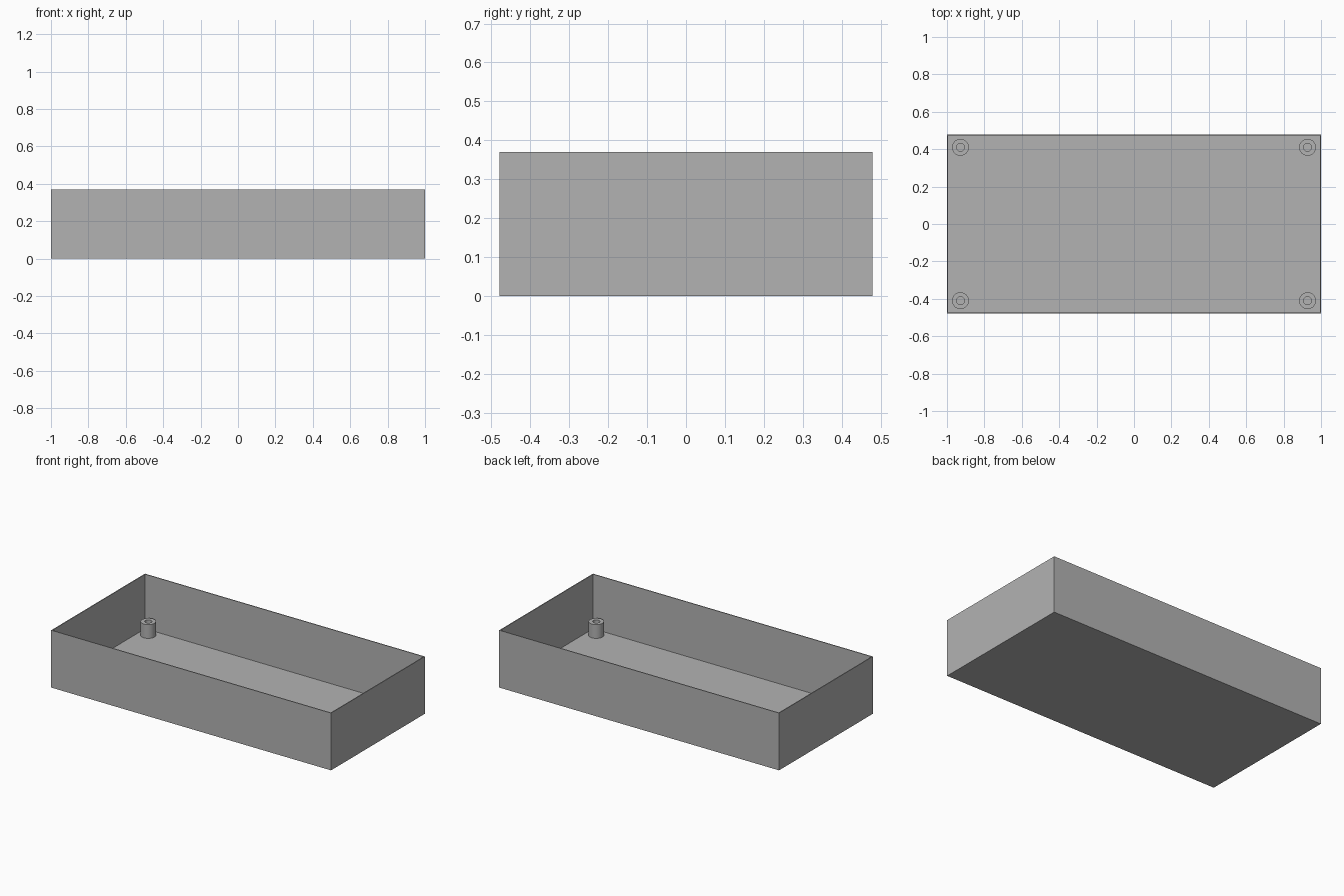
import bpy, bmesh, math

if "Cube" in bpy.data.objects:
    bpy.data.objects.remove(bpy.data.objects["Cube"])

L, W, H = 2.0, 0.957, 0.37      # outer tray size
WALL, FLOOR = 0.008, 0.018      # wall and floor thickness
BOSS_R, HOLE_R, BOSS_TOP = 0.045, 0.021, 0.107
BOSS_X, BOSS_Y = 0.928, 0.41

grey = bpy.data.materials.new("plain grey")
grey.diffuse_color = (0.45, 0.45, 0.45, 1)
grey.use_nodes = True
grey.node_tree.nodes["Principled BSDF"].inputs["Base Color"].default_value = grey.diffuse_color


def finish(bm, name):
    bmesh.ops.recalc_face_normals(bm, faces=bm.faces)
    mesh = bpy.data.meshes.new(name)
    bm.to_mesh(mesh)
    bm.free()
    mesh.materials.append(grey)
    obj = bpy.data.objects.new(name, mesh)
    bpy.context.collection.objects.link(obj)
    return obj


# Open tray: a box whose top is inset, then pushed down to the floor
bm = bmesh.new()
bmesh.ops.create_cube(bm, size=1)
for v in bm.verts:
    v.co = (v.co.x * L, v.co.y * W, (v.co.z + 0.5) * H)
top = max(bm.faces, key=lambda f: f.calc_center_median().z)
bmesh.ops.inset_region(bm, faces=[top], thickness=WALL)
cavity = bmesh.ops.extrude_discrete_faces(bm, faces=[top])["faces"][0]
for v in cavity.verts:
    v.co.z = FLOOR
finish(bm, "tray")


# Hollow screw boss: a profile spun around its axis
def screw_boss(x, y, name):
    bm = bmesh.new()
    profile = [(BOSS_R, FLOOR), (BOSS_R, BOSS_TOP), (HOLE_R, BOSS_TOP), (HOLE_R, FLOOR)]
    verts = [bm.verts.new((r, 0, z)) for r, z in profile]
    edges = [bm.edges.new(pair) for pair in zip(verts, verts[1:])]
    bmesh.ops.spin(bm, geom=verts + edges, cent=(0, 0, 0), axis=(0, 0, 1),
                   angle=math.tau, steps=32, use_merge=True)
    bmesh.ops.remove_doubles(bm, verts=bm.verts, dist=1e-5)
    obj = finish(bm, name)
    obj.location = (x, y, 0)
    bpy.context.view_layer.objects.active = obj
    obj.select_set(True)
    bpy.ops.object.shade_smooth_by_angle(angle=math.radians(30))
    obj.select_set(False)


for sx, side in ((-1, "left"), (1, "right")):
    for sy, end in ((-1, "front"), (1, "back")):
        screw_boss(sx * BOSS_X, sy * BOSS_Y, f"screw_boss_{end}_{side}")
